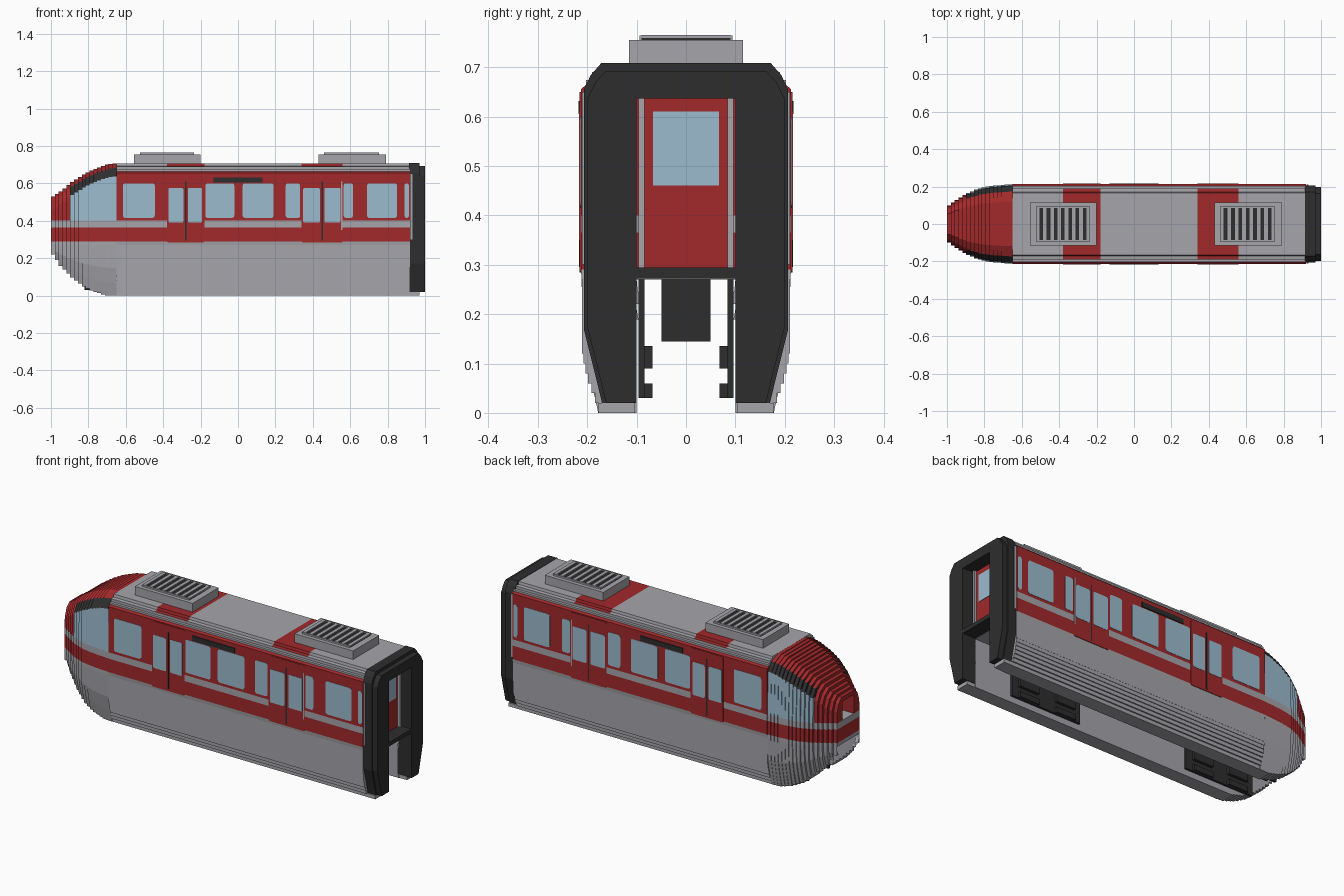
import bpy, bmesh, math
from mathutils import Vector

if "Cube" in bpy.data.objects:
    bpy.data.objects.remove(bpy.data.objects["Cube"])

# Flat colours
GREY, RED, GLASS, BLACK = range(4)
COLOURS = [("light grey", (0.38, 0.38, 0.41)), ("red", (0.36, 0.022, 0.024)),
           ("pale blue glass", (0.33, 0.50, 0.62)), ("black", (0.027, 0.027, 0.028))]
MATS = []
for label, rgb in COLOURS:
    m = bpy.data.materials.new(label)
    m.use_nodes = True
    m.diffuse_color = (*rgb, 1)
    m.node_tree.nodes["Principled BSDF"].inputs["Base Color"].default_value = (*rgb, 1)
    MATS.append(m)


def finish(bm, name):
    me = bpy.data.meshes.new(name)
    bm.to_mesh(me)
    bm.free()
    for m in MATS:
        me.materials.append(m)
    ob = bpy.data.objects.new(name, me)
    bpy.context.collection.objects.link(ob)
    return ob


def quad(bm, pts, mat, outward):
    f = bm.faces.new([bm.verts.new(p) for p in pts])
    f.normal_update()
    if f.normal.dot(Vector(outward)) < 0:
        f.normal_flip()
    f.material_index = mat


def slab(bm, x0, x1, pts, rule, inner, caps=(True, True)):
    """Mirrored cross-section slice; inner(z) gives the half width of any hollow."""
    xm = (x0 + x1) / 2
    hollow = inner(pts[0][1] + 0.001)
    for s in (1, -1):
        y, z = pts[0]
        quad(bm, [(x0, s * hollow, z), (x1, s * hollow, z), (x1, s * y, z), (x0, s * y, z)],
             rule(xm, z), (0, 0, -1))
    for (ya, za), (yb, zb) in zip(pts, pts[1:]):
        zm = (za + zb) / 2
        mat = rule(xm, zm)
        i = inner(zm)
        if i != hollow and zb > za:
            w = max(i, hollow)
            quad(bm, [(x0, -w, za), (x1, -w, za), (x1, w, za), (x0, w, za)],
                 rule(xm, za - 0.001), (0, 0, 1 if i > hollow else -1))
            hollow = i
        for s in (1, -1):
            quad(bm, [(x0, s * ya, za), (x1, s * ya, za), (x1, s * yb, zb), (x0, s * yb, zb)],
                 mat, (0, s, za - zb if zb > za else -1))
            if zb - za < 1e-5:
                continue
            for x, d, on in ((x0, -1, caps[0]), (x1, 1, caps[1])):
                if on:
                    quad(bm, [(x, s * i, za), (x, s * ya, za), (x, s * yb, zb), (x, s * i, zb)],
                         mat, (d, 0, 0))
            if i:
                quad(bm, [(x0, s * i, za), (x1, s * i, za), (x1, s * i, zb), (x0, s * i, zb)],
                     mat, (0, -s, 0))
    y, z = pts[-1]
    quad(bm, [(x0, -y, z), (x1, -y, z), (x1, y, z), (x0, y, z)], rule(xm, z + 0.001), (0, 0, 1))


def add_box(bm, x0, x1, y0, y1, z0, z1, mat):
    vs = bmesh.ops.create_cube(bm, size=1)["verts"]
    for v in vs:
        v.co = ((x0 + x1) / 2 + v.co.x * (x1 - x0), (y0 + y1) / 2 + v.co.y * (y1 - y0),
                (z0 + z1) / 2 + v.co.z * (z1 - z0))
    for f in {f for v in vs for f in v.link_faces}:
        f.material_index = mat


def boxes(name, items):
    bm = bmesh.new()
    for it in items:
        add_box(bm, *it)
    return finish(bm, name)


def side_panels(name, x0, x1, z0, z1, mat, r=0.0, y=0.2165):
    """Thin rounded plate on both flanks."""
    bm = bmesh.new()
    corners = [(x1 - r, z1 - r), (x0 + r, z1 - r), (x0 + r, z0 + r), (x1 - r, z0 + r)]
    outline = [(cx + r * math.cos(a), cz + r * math.sin(a))
               for k, (cx, cz) in enumerate(corners)
               for a in [math.pi / 2 * (k + j / 3) for j in (range(4) if r else [0])]]
    for s in (1, -1):
        f = bm.faces.new([bm.verts.new((px, s * (y - 0.006), pz)) for px, pz in outline])
        ext = bmesh.ops.extrude_face_region(bm, geom=[f])["geom"]
        for v in ext:
            if isinstance(v, bmesh.types.BMVert):
                v.co.y = s * y
    bmesh.ops.recalc_face_normals(bm, faces=bm.faces)
    for f in bm.faces:
        f.material_index = mat
    return finish(bm, name)


DOORS = [(-0.38, -0.18), (0.34, 0.56)]
FLOOR = 0.27


def tunnel(z):
    return 0.1 if z < FLOOR else 0


def livery(x, z):
    if z > 0.69 and any(a < x < b for a, b in DOORS):
        return RED
    return RED if 0.29 < z < 0.365 or 0.40 < z < 0.664 else GREY


# Main body: stepped skirt, straight wall, stepped cornice
skirt = []
for k in range(8):
    y = 0.177 + 0.034 * math.sin(k / 7 * math.pi / 2)
    skirt += [(y, 0.02 * k), (y, 0.02 * (k + 1))]
wall = [(0.211, FLOOR), (0.213, 0.29), (0.213, 0.365), (0.213, 0.40), (0.213, 0.655),
        (0.203, 0.664), (0.203, 0.674), (0.19, 0.675), (0.19, 0.69), (0.17, 0.692), (0.167, 0.707)]
cuts = [-0.65] + [x for d in DOORS for x in d] + [0.92]
bm = bmesh.new()
for a, b in zip(cuts, cuts[1:]):
    slab(bm, a, b, skirt + wall, livery, tunnel, (a == cuts[0], b == cuts[-1]))
finish(bm, "car_body")

# Nose: overlapping slices that shrink towards the tip
KEYS = [(-1.0, 0.22, 0.53, 0.10), (-0.96, 0.16, 0.555, 0.128), (-0.9, 0.10, 0.605, 0.165),
        (-0.84, 0.05, 0.645, 0.19), (-0.78, 0.02, 0.675, 0.202), (-0.71, 0.0, 0.70, 0.209),
        (-0.65, 0.0, 0.71, 0.213)]


def nose_size(x):
    for a, b in zip(KEYS, KEYS[1:]):
        if x <= b[0] + 1e-6:
            t = (x - a[0]) / (b[0] - a[0])
            return [p + (q - p) * t for p, q in zip(a[1:], b[1:])]
    return KEYS[-1][1:]


bm = bmesh.new()
COUNT = 17
step = 0.35 / COUNT
for k in range(COUNT):
    x = -1 + k * step
    low, top, w = nose_size(x)
    glass_top, brow_top = top - 0.07, top - 0.025
    drop = FLOOR - low
    pts = [(w * 0.84, low), (w * 0.91, low + drop * 0.25), (w * 0.98, low + drop * 0.55), (w, FLOOR),
           (w, 0.29), (w, 0.365), (w, 0.40), (w * 0.97, glass_top), (w * 0.82, brow_top), (w * 0.56, top)]

    def nose_colour(xm, z, g=glass_top, b=brow_top):
        if z < 0.40 or xm < -0.9 or z > b:
            return livery(xm, min(z, 0.6))
        return GLASS if z < g else BLACK

    def nose_hollow(z, xn=x, b=brow_top):
        return 0.05 if xn < -0.93 and 0.40 < z < b else tunnel(z)

    slab(bm, x, x + step, pts, nose_colour, nose_hollow, (True, False))
finish(bm, "stepped_nose")

# Rear gangway frame in two steps
bm = bmesh.new()
for x0, x1, w, top in ((0.915, 0.97, 0.207, 0.709), (0.97, 1.0, 0.199, 0.692)):
    pts = [(w - 0.037, 0.02), (w - 0.025, 0.07), (w, 0.17), (w, 0.64), (w, top - 0.055),
           (w - 0.014, top - 0.025), (w - 0.036, top)]
    slab(bm, x0, x1, pts, lambda x, z: BLACK, lambda z: 0.1 if z < 0.64 else 0)
finish(bm, "gangway_frame")
boxes("gangway_floor", [(0.9, 1.0, -0.1, 0.1, 0.272, 0.294, BLACK)])
boxes("skirt_foot", [(0.9, 0.97, min(s * 0.103, s * 0.177), max(s * 0.103, s * 0.177), 0, 0.02, GREY)
                     for s in (1, -1)])
boxes("end_handrails", [(0.922, 0.932, s * 0.207 - 0.004, s * 0.207 + 0.004, 0.3, 0.65, GREY)
                        for s in (1, -1)])

# End door with jambs and window
boxes("end_door", [(0.915, 0.925, -0.085, 0.085, 0.294, 0.64, RED),
                   (0.92, 0.928, -0.067, 0.067, 0.46, 0.61, GLASS)]
      + [(0.915, 0.94, s * 0.09 - 0.006, s * 0.09 + 0.006, 0.294, 0.64, GREY) for s in (1, -1)])

# Side windows
for a, b in ((-0.615, -0.445), (-0.175, -0.02), (0.025, 0.19), (0.255, 0.332),
             (0.565, 0.615), (0.69, 0.85), (0.89, 0.914)):
    side_panels("side_window", a, b, 0.415, 0.60, GLASS, 0.012, 0.2145)

# Sliding doors with paired windows and centre seam
for a, b in DOORS:
    mid = (a + b) / 2
    side_panels("sliding_door", a, b, 0.284, 0.65, RED, 0.008, 0.2155)
    side_panels("door_seam", mid - 0.004, mid + 0.004, 0.295, 0.61, BLACK)
    for c, d in ((a + 0.008, mid - 0.012), (mid + 0.012, b - 0.012)):
        side_panels("door_window", c, d, 0.39, 0.575, GLASS, 0.008, 0.217)
side_panels("door_edge_strip", 0.552, 0.559, 0.35, 0.61, GREY)
side_panels("destination_display", -0.13, 0.13, 0.605, 0.632, BLACK, 0, 0.2175)

# Roof units with slatted grilles
for a, b in ((-0.555, -0.2), (0.43, 0.79)):
    items = [(a, b, -0.115, 0.115, 0.70, 0.755, GREY),
             (a + 0.03, b - 0.035, -0.09, 0.09, 0.75, 0.759, BLACK)]
    pitch = (b - a - 0.065) / 7.5
    for k in range(8):
        x = a + 0.03 + k * pitch
        items.append((x, x + pitch * 0.5, -0.09, 0.09, 0.755, 0.765, GREY))
    items += [(a + 0.03, b - 0.035, s * 0.09 - 0.004, s * 0.09 + 0.004, 0.755, 0.764, GREY)
              for s in (1, -1)]
    boxes("roof_unit", items)

# Running gear inside the beam tunnel
for a, b in ((0.27, 0.70), (-0.82, -0.40)):
    items = [(a + 0.05, b - 0.05, -0.05, 0.05, 0.145, 0.272, BLACK)]
    for s in (1, -1):
        items.append((a, b, s * 0.09 - 0.006, s * 0.09 + 0.006, 0.03, 0.272, BLACK))
        for z0, z1 in ((0.03, 0.06), (0.09, 0.135)):
            for x in (a + 0.04, b - 0.16):
                items.append((x, x + 0.12, s * 0.077 - 0.009, s * 0.077 + 0.009, z0, z1, BLACK))
    boxes("running_gear", items)
